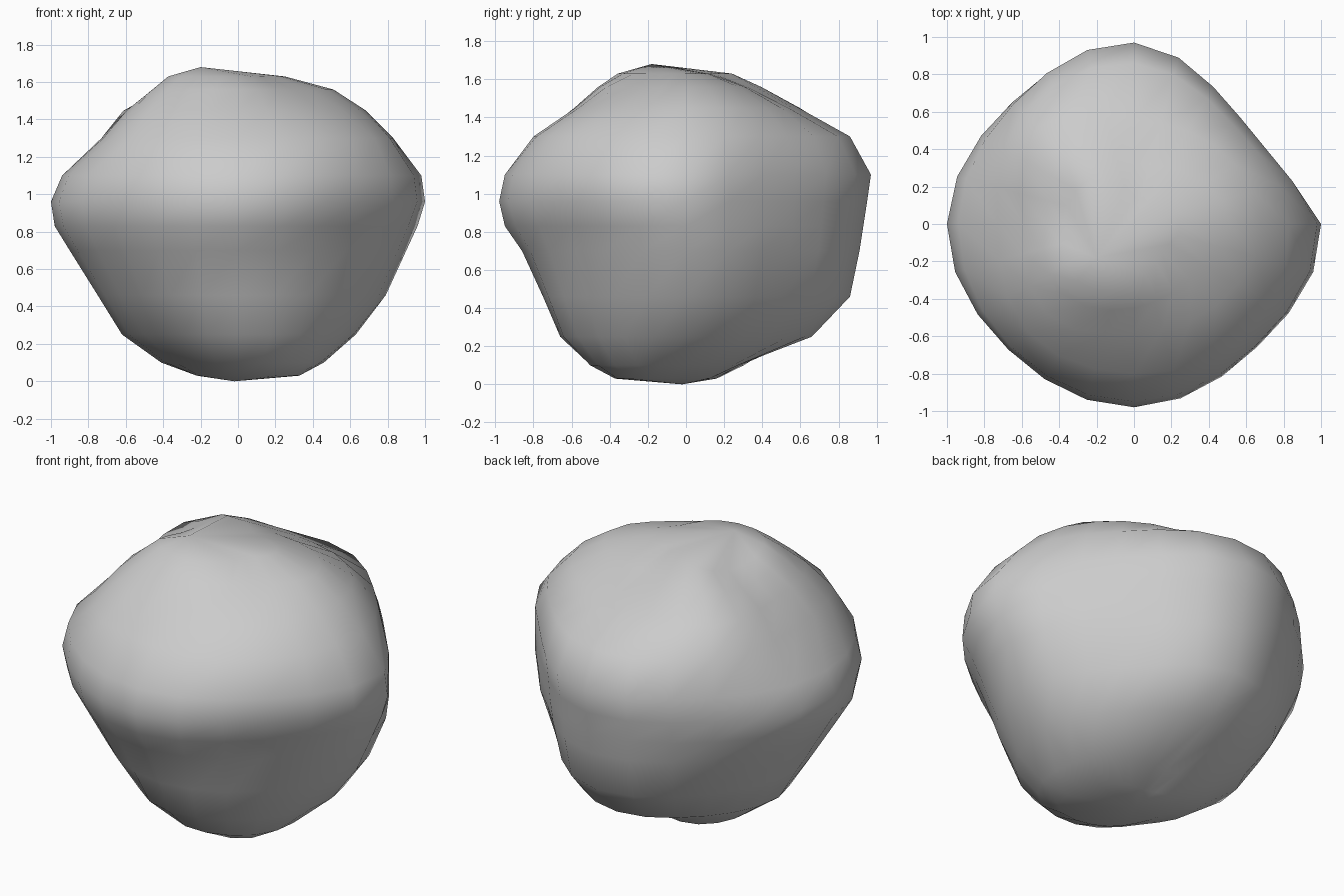
import bpy, bmesh
from math import sin, cos, tau
from mathutils import Vector

if "Cube" in bpy.data.objects:
    bpy.data.objects.remove(bpy.data.objects["Cube"])

# Boulder cross-sections: height -> radius in 8 directions (+x, then anticlockwise)
SECTIONS = [
    (0.03, (.25, .16, .13, .21, .22, .25, .35, .42)),
    (0.10, (.44, .35, .27, .39, .41, .39, .50, .53)),
    (0.25, (.63, .60, .66, .61, .62, .57, .66, .65)),
    (0.46, (.79, .71, .86, .78, .75, .72, .75, .74)),
    (0.70, (.90, .77, .91, .86, .90, .85, .86, .82)),
    (0.83, (.96, .79, .93, .90, .98, .92, .95, .87)),
    (0.96, (1.0, .80, .95, .92, 1.0, .95, .98, .93)),
    (1.10, (.98, .81, .97, .91, .94, .93, .95, .92)),
    (1.30, (.83, .75, .86, .84, .73, .81, .80, .84)),
    (1.45, (.68, .60, .56, .73, .60, .67, .58, .62)),
    (1.56, (.51, .39, .33, .51, .50, .53, .45, .42)),
    (1.63, (.25, .16, .14, .34, .40, .43, .33, .21)),
]
BOTTOM, TOP = (-0.02, -0.02, 0.0), (-0.20, -0.18, 1.68)
SIDES = 24

# Hollow in front of the raised back of the top: centre, reach, depth
DENTS = [(Vector((-0.43, 0.06, 1.57)), 0.26, 0.06)]


def radius(values, turn):
    """Smooth periodic interpolation of the 8 radii."""
    f = turn * 8
    i, t = int(f), f - int(f)
    a, b, c, d = (values[(i + k) % 8] for k in (-1, 0, 1, 2))
    return b + 0.5 * t * (c - a + t * (2*a - 5*b + 4*c - d + t * (3*(b - c) + d - a)))


def point(values, z, j):
    turn = j / SIDES
    c, s = cos(tau * turn), sin(tau * turn)
    r = radius(values, turn)
    # broad flat face at the back right
    if 0 < turn < 0.25:
        r = min(r, 1.035 / (c + 0.82 * s))
    p = Vector((r * c, r * s, z))
    for centre, reach, depth in DENTS:
        fall = max(0, 1 - ((p - centre).length / reach) ** 2)
        p += (Vector((0, 0, 0.8)) - p).normalized() * depth * fall
    return p


bm = bmesh.new()
rings = [[bm.verts.new(point(v, z, j)) for j in range(SIDES)] for z, v in SECTIONS]
low, high = bm.verts.new(BOTTOM), bm.verts.new(TOP)

# Sides and end caps
for j in range(SIDES):
    k = (j + 1) % SIDES
    for a, b in zip(rings, rings[1:]):
        bm.faces.new((a[j], a[k], b[k], b[j]))
    bm.faces.new((low, rings[0][k], rings[0][j]))
    bm.faces.new((high, rings[-1][j], rings[-1][k]))
bmesh.ops.recalc_face_normals(bm, faces=bm.faces)
for f in bm.faces:
    f.smooth = True

mesh = bpy.data.meshes.new("boulder")
bm.to_mesh(mesh)
bm.free()
boulder = bpy.data.objects.new("boulder", mesh)
bpy.context.collection.objects.link(boulder)
